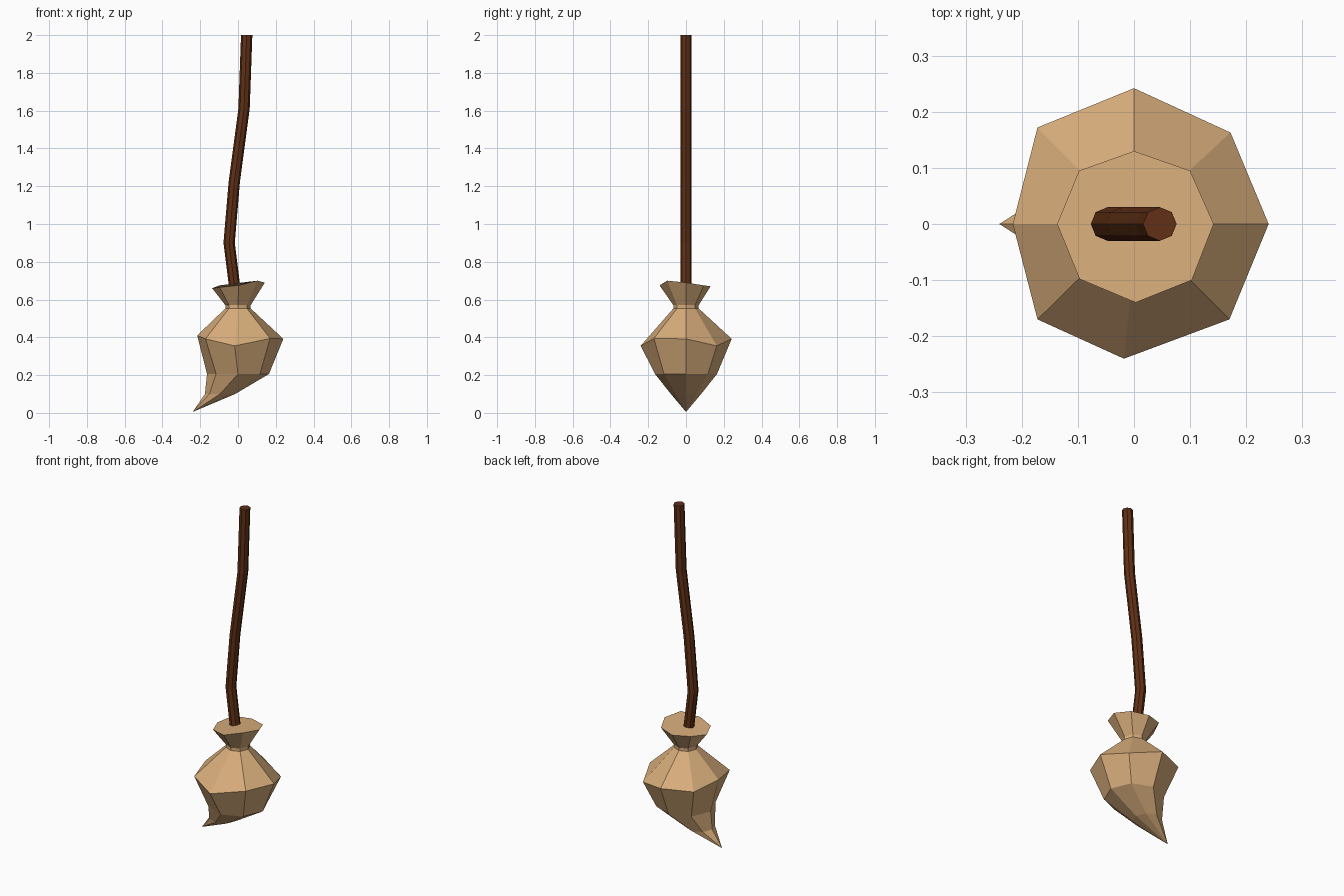
import bpy, bmesh, math

if "Cube" in bpy.data.objects:
    bpy.data.objects.remove(bpy.data.objects["Cube"])

SIDES = 8


def material(name, color):
    m = bpy.data.materials.new(name)
    m.diffuse_color = (*color, 1)
    m.use_nodes = True
    m.node_tree.nodes["Principled BSDF"].inputs["Base Color"].default_value = m.diffuse_color
    return m


def ring(cx, z, r):
    """Level octagon with corners on the axes."""
    return [(cx + r * math.cos(math.tau * i / SIDES),
             r * math.sin(math.tau * i / SIDES), z) for i in range(SIDES)]


def loft(name, rings, mat, tip=None):
    """Skin rings listed from top to bottom; close with a tip or a flat cap."""
    bm = bmesh.new()
    loops = [[bm.verts.new(p) for p in r] for r in rings]
    bm.faces.new(loops[0])
    for a, b in zip(loops, loops[1:]):
        for i in range(SIDES):
            j = (i + 1) % SIDES
            bm.faces.new((a[i], b[i], b[j], a[j]))
    last = loops[-1]
    if tip:
        t = bm.verts.new(tip)
        for i in range(SIDES):
            bm.faces.new((last[i], t, last[(i + 1) % SIDES]))
    else:
        bm.faces.new(last[::-1])
    bmesh.ops.recalc_face_normals(bm, faces=bm.faces)
    mesh = bpy.data.meshes.new(name)
    bm.to_mesh(mesh)
    bm.free()
    mesh.materials.append(mat)
    obj = bpy.data.objects.new(name, mesh)
    bpy.context.collection.objects.link(obj)
    return obj


wood = material("dark_wood", (0.12, 0.03, 0.008))
straw = material("straw", (0.69, 0.42, 0.20))

# Crooked handle
path = [(0.046, 2.0), (0.032, 1.61), (-0.02, 1.22), (-0.047, 0.9), (-0.012, 0.62)]
loft("handle", [ring(x, z, 0.03) for x, z in path], wood)

# Uneven flared rim and widest belt of the bristles, counter-clockwise from +x
rim = [(0.142, 0, 0.69), (0.10, 0.095, 0.675), (0, 0.13, 0.67), (-0.098, 0.095, 0.675),
       (-0.137, 0, 0.66), (-0.097, -0.098, 0.665), (0.003, -0.14, 0.675), (0.103, -0.10, 0.70)]
belt = [(0.24, 0, 0.392), (0.172, 0.163, 0.355), (0, 0.242, 0.392), (-0.172, 0.172, 0.39),
        (-0.216, 0, 0.41), (-0.172, -0.17, 0.392), (-0.018, -0.24, 0.355), (0.17, -0.17, 0.394)]

# Bristle bundle sweeping to a point at the left
loft("bristles",
     [rim, ring(0, 0.57, 0.067), ring(0, 0.553, 0.067), belt,
      ring(0, 0.206, 0.164), ring(-0.095, 0.1, 0.08)],
     straw, tip=(-0.24, 0, 0.005))
